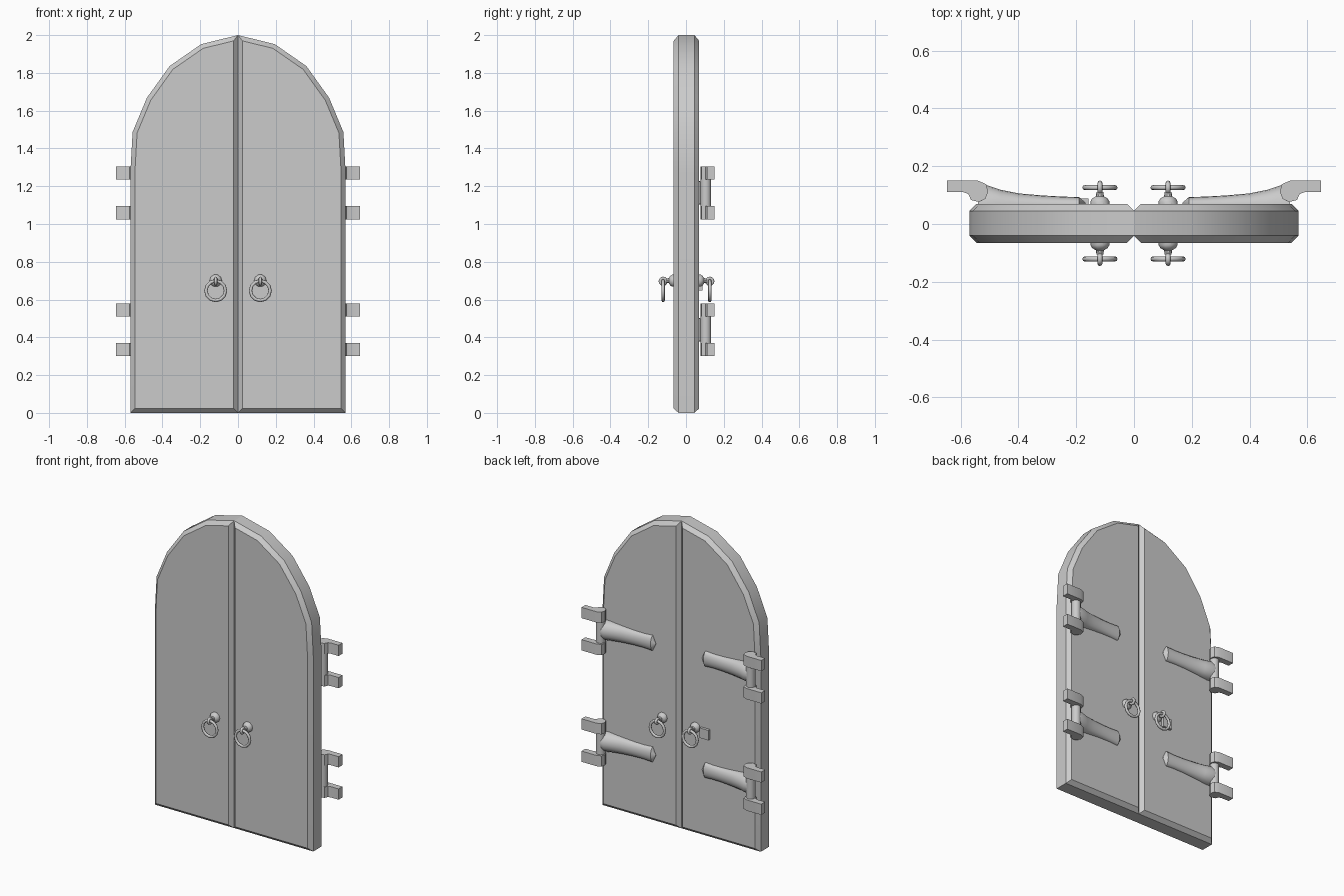
import bpy, bmesh, math
from mathutils import Matrix, Vector

cube = bpy.data.objects.get("Cube")
if cube:
    bpy.data.objects.remove(cube, do_unlink=True)

grey = bpy.data.materials.new("plain_grey")
grey.use_nodes = True
grey.diffuse_color = (0.6, 0.6, 0.6, 1)
grey.node_tree.nodes["Principled BSDF"].inputs["Base Color"].default_value = (0.6, 0.6, 0.6, 1)


def finish(name, bm, angle=35):
    bmesh.ops.recalc_face_normals(bm, faces=bm.faces)
    mesh = bpy.data.meshes.new(name)
    bm.to_mesh(mesh)
    bm.free()
    mesh.materials.append(grey)
    obj = bpy.data.objects.new(name, mesh)
    bpy.context.collection.objects.link(obj)
    bpy.ops.object.select_all(action='DESELECT')
    obj.select_set(True)
    bpy.context.view_layer.objects.active = obj
    bpy.ops.object.shade_smooth_by_angle(angle=math.radians(angle))
    return obj


def loft(name, rings, angle=35):
    """Skin closed rings of points and cap both ends."""
    bm = bmesh.new()
    rows = [[bm.verts.new(p) for p in ring] for ring in rings]
    n = len(rows[0])
    for a, b in zip(rows, rows[1:]):
        for i in range(n):
            j = (i + 1) % n
            bm.faces.new((a[i], a[j], b[j], b[i]))
    bm.faces.new(rows[0])
    bm.faces.new(rows[-1])
    return finish(name, bm, angle)


def circle(n, r):
    return [(r * math.cos(2 * math.pi * i / n), r * math.sin(2 * math.pi * i / n)) for i in range(n)]


def torus(name, centre, major, minor, axis, n):
    """Ring whose hole runs along the given axis."""
    bm = bmesh.new()
    rot = Vector((0, 0, 1)).rotation_difference(Vector(axis)).to_matrix()
    rows = []
    for cx, cy in circle(n, 1):
        rows.append([bm.verts.new(Vector(centre) + rot @ Vector(((major + u) * cx, (major + u) * cy, v)))
                     for u, v in circle(8, minor)])
    for k in range(n):
        a, b = rows[k], rows[(k + 1) % n]
        for i in range(8):
            j = (i + 1) % 8
            bm.faces.new((a[i], a[j], b[j], b[i]))
    return finish(name, bm, 50)


# Half of the arched outline, in x and z
ARCH = [(0, 0), (0.57, 0), (0.57, 1.27), (0.558, 1.487), (0.483, 1.667),
        (0.362, 1.836), (0.195, 1.952), (0, 2)]
# Plan of a hinge bracket, in x and y
BRACKET = [(0.647, 0.15), (0.54, 0.15), (0.512, 0.138), (0.505, 0.11), (0.515, 0.087),
           (0.536, 0.076), (0.564, 0.083), (0.574, 0.104), (0.59, 0.11), (0.647, 0.11)]
# Strap stations: x, half height, bulge off the door
STRAP = [(0.54, 0.06, 0.06), (0.505, 0.062, 0.063), (0.46, 0.057, 0.048), (0.4, 0.052, 0.036),
         (0.32, 0.047, 0.029), (0.25, 0.046, 0.025), (0.19, 0.05, 0.023), (0.168, 0.004, 0.004)]
# Handle base: distance off the door, radius
KNOB = [(-0.01, 0.033), (0.008, 0.033), (0.018, 0.027), (0.026, 0.014), (0.04, 0.012)]


def door_leaf(name, s):
    bm = bmesh.new()
    front = [bm.verts.new((s * x, -0.04, z)) for x, z in ARCH]
    back = [bm.verts.new((s * x, 0.045, z)) for x, z in ARCH]
    caps = [bm.faces.new(front), bm.faces.new(back)]
    for i in range(len(ARCH)):
        j = (i + 1) % len(ARCH)
        bm.faces.new((front[i], front[j], back[j], back[i]))
    bmesh.ops.recalc_face_normals(bm, faces=bm.faces)
    # Chamfered border on both faces
    for cap in caps:
        bmesh.ops.inset_region(bm, faces=[cap], thickness=0.024, depth=0.025, use_even_offset=True)
    finish(name, bm)


def hinge(name, s, z):
    # Two brackets
    for part, dz in (("upper", 0.105), ("lower", -0.105)):
        loft(f"{name}_{part}_bracket",
             [[(s * x, y, z + dz + e) for x, y in BRACKET] for e in (-0.035, 0.035)])
    # Pin
    loft(f"{name}_pin", [[(s * (0.54 + u), 0.105 + v, z + e) for u, v in circle(12, 0.028)]
                         for e in (-0.08, 0.08)])
    # Domed strap with a pointed end
    rings = []
    for x, h, d in STRAP:
        arc = [(s * x, 0.07 + d * math.sin(math.pi * k / 8), z - h * math.cos(math.pi * k / 8))
               for k in range(9)]
        rings.append(arc + [(s * x, 0.06, z + h), (s * x, 0.06, z - h)])
    loft(f"{name}_strap", rings)


def handle(name, s, f):
    x, face = s * 0.118, 0.07 if f > 0 else -0.065
    loft(f"{name}_base", [[(x + u, face + f * d, 0.7 + v) for u, v in circle(10, r)]
                          for d, r in KNOB])
    torus(f"{name}_eye", (x, face + f * 0.056, 0.697), 0.016, 0.0085, (1, 0, 0), 12)
    torus(f"{name}_ring", (x, face + f * 0.056, 0.647), 0.052, 0.009, (0, 1, 0), 12)


for side, s in (("left", 1), ("right", -1)):
    door_leaf(f"{side}_door", s)
    for level, z in (("upper", 1.165), ("lower", 0.44)):
        hinge(f"{side}_{level}_hinge", s, z)
    for end, f in (("front", -1), ("back", 1)):
        handle(f"{side}_{end}_handle", s, f)

# Small square lock plate on the back of one door
bm = bmesh.new()
bmesh.ops.create_cube(bm, size=1, matrix=Matrix.Translation((-0.19, 0.075, 0.68))
                      @ Matrix.Diagonal((0.065, 0.025, 0.065, 1)))
finish("lock_plate", bm)
